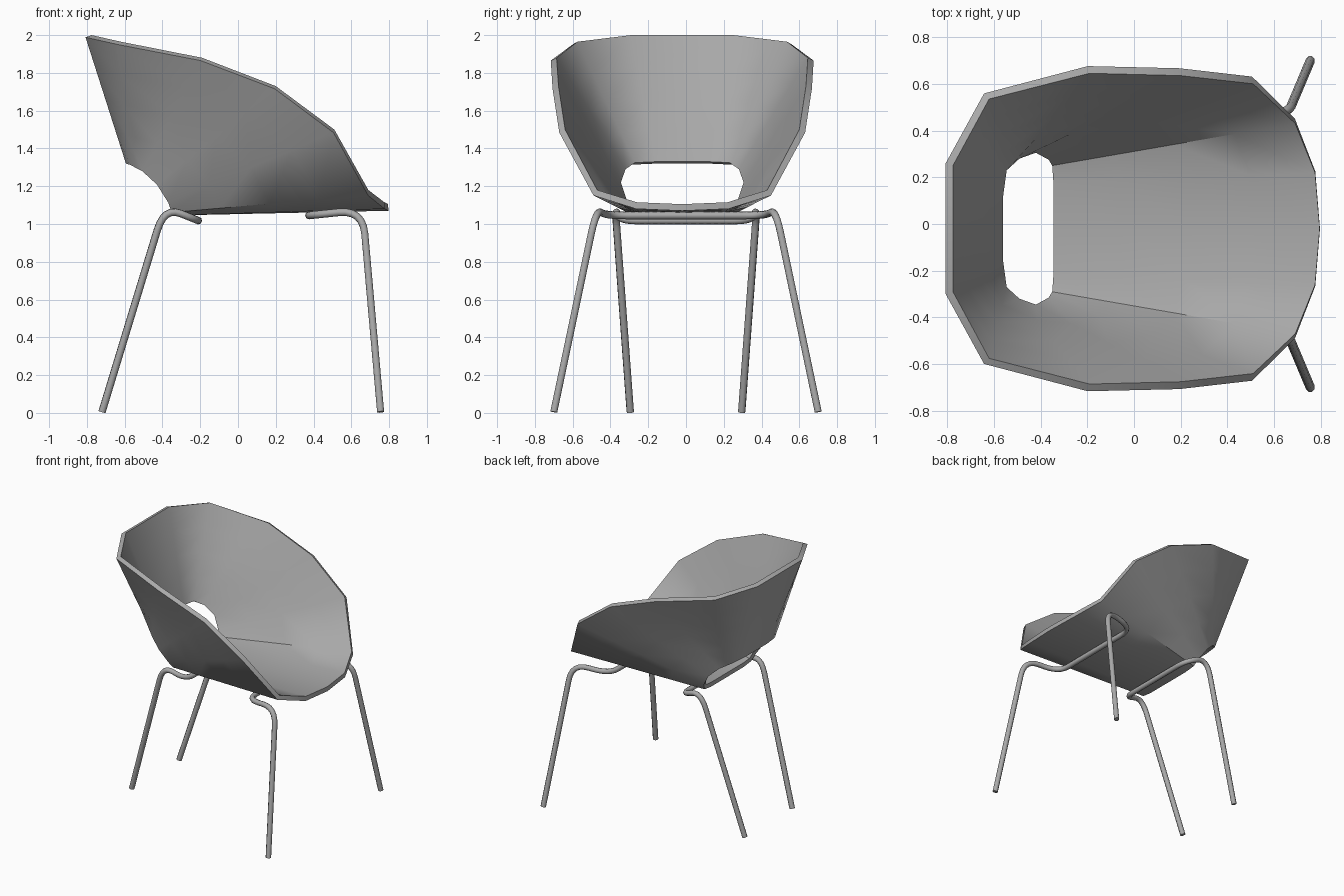
import bpy
import bmesh
from mathutils import Vector

if "Cube" in bpy.data.objects:
    bpy.data.objects.remove(bpy.data.objects["Cube"])


def make_material(name, rgb):
    mat = bpy.data.materials.new(name)
    mat.use_nodes = True
    colour = (*rgb, 1)
    mat.diffuse_color = colour
    mat.node_tree.nodes["Principled BSDF"].inputs["Base Color"].default_value = colour
    return mat


def finish(obj, mat, angle):
    """Turn curves and modifiers into a mesh, then shade it."""
    bpy.ops.object.select_all(action='DESELECT')
    obj.select_set(True)
    bpy.context.view_layer.objects.active = obj
    bpy.ops.object.convert(target='MESH')
    obj.data.materials.clear()
    obj.data.materials.append(mat)
    bpy.ops.object.shade_smooth_by_angle(angle=angle)


def mirrored(half, middle=()):
    """Left half, middle points, then the right half in reverse."""
    left = [Vector(p) for p in half]
    right = [Vector((p.x, -p.y, p.z)) for p in reversed(left)]
    return left + [Vector(p) for p in middle] + right


def rounded_path(points, radius, steps=6):
    """Replace each inner corner with a smooth bend."""
    path = [points[0]]
    for a, b, c in zip(points, points[1:], points[2:]):
        start = b + (a - b).normalized() * min(radius, (a - b).length * 0.48)
        end = b + (c - b).normalized() * min(radius, (c - b).length * 0.48)
        for i in range(steps + 1):
            t = i / steps
            path.append(start.lerp(b, t).lerp(b.lerp(end, t), t))
    return path + [points[-1]]


def tube_frame(name, half, mat):
    path = rounded_path(mirrored(half), 0.13)
    curve = bpy.data.curves.new(name, 'CURVE')
    curve.dimensions = '3D'
    curve.bevel_depth = 0.02
    curve.bevel_resolution = 2
    curve.use_fill_caps = True
    spline = curve.splines.new('POLY')
    spline.points.add(len(path) - 1)
    for point, co in zip(spline.points, path):
        point.co = (*co, 1)
    obj = bpy.data.objects.new(name, curve)
    bpy.context.collection.objects.link(obj)
    finish(obj, mat, 0.9)


grey = make_material("plain grey", (0.4, 0.4, 0.4))

# Seat shell: a ruled sheet from the back opening out to the rim
rim = mirrored([(-0.775, 0.27, 2.0), (-0.62, 0.555, 1.965), (-0.19, 0.665, 1.88),
                (0.2, 0.655, 1.73), (0.51, 0.62, 1.5), (0.69, 0.45, 1.18),
                (0.775, 0.24, 1.115)], [(0.795, 0, 1.105)])
opening = mirrored([(-0.56, 0.14, 1.33), (-0.545, 0.25, 1.325), (-0.49, 0.3, 1.29),
                    (-0.42, 0.325, 1.22), (-0.365, 0.295, 1.13), (-0.35, 0.27, 1.09),
                    (-0.345, 0.2, 1.08)], [(-0.345, 0, 1.08)])
bm = bmesh.new()
SPANS = 4
rings = [[bm.verts.new(a.lerp(b, k / SPANS)) for a, b in zip(opening, rim)]
         for k in range(SPANS + 1)]
count = len(rim)
for low, high in zip(rings, rings[1:]):
    for i in range(count):
        j = (i + 1) % count
        bm.faces.new((low[i], low[j], high[j], high[i]))
bm.normal_update()
# Normals face the sitter, so thickness grows outwards
if sum(f.normal.z for f in bm.faces) < 0:
    bmesh.ops.reverse_faces(bm, faces=bm.faces[:])
mesh = bpy.data.meshes.new("seat_shell")
bm.to_mesh(mesh)
bm.free()
shell = bpy.data.objects.new("seat_shell", mesh)
bpy.context.collection.objects.link(shell)
shell.location.y = -0.02
solid = shell.modifiers.new("thickness", 'SOLIDIFY')
solid.thickness = 0.035
solid.offset = -1
finish(shell, grey, 0.75)

# Bent tube frames: each is two legs joined by a bar under the seat
tube_frame("front_leg_frame", [(0.755, 0.7, 0.005), (0.66, 0.475, 1.075),
                               (0.375, 0.42, 1.045), (0.375, 0.2, 1.045)], grey)
tube_frame("back_leg_frame", [(-0.72, 0.295, 0.005), (-0.39, 0.375, 1.09),
                              (-0.21, 0.355, 1.018), (-0.21, 0.15, 1.018)], grey)
